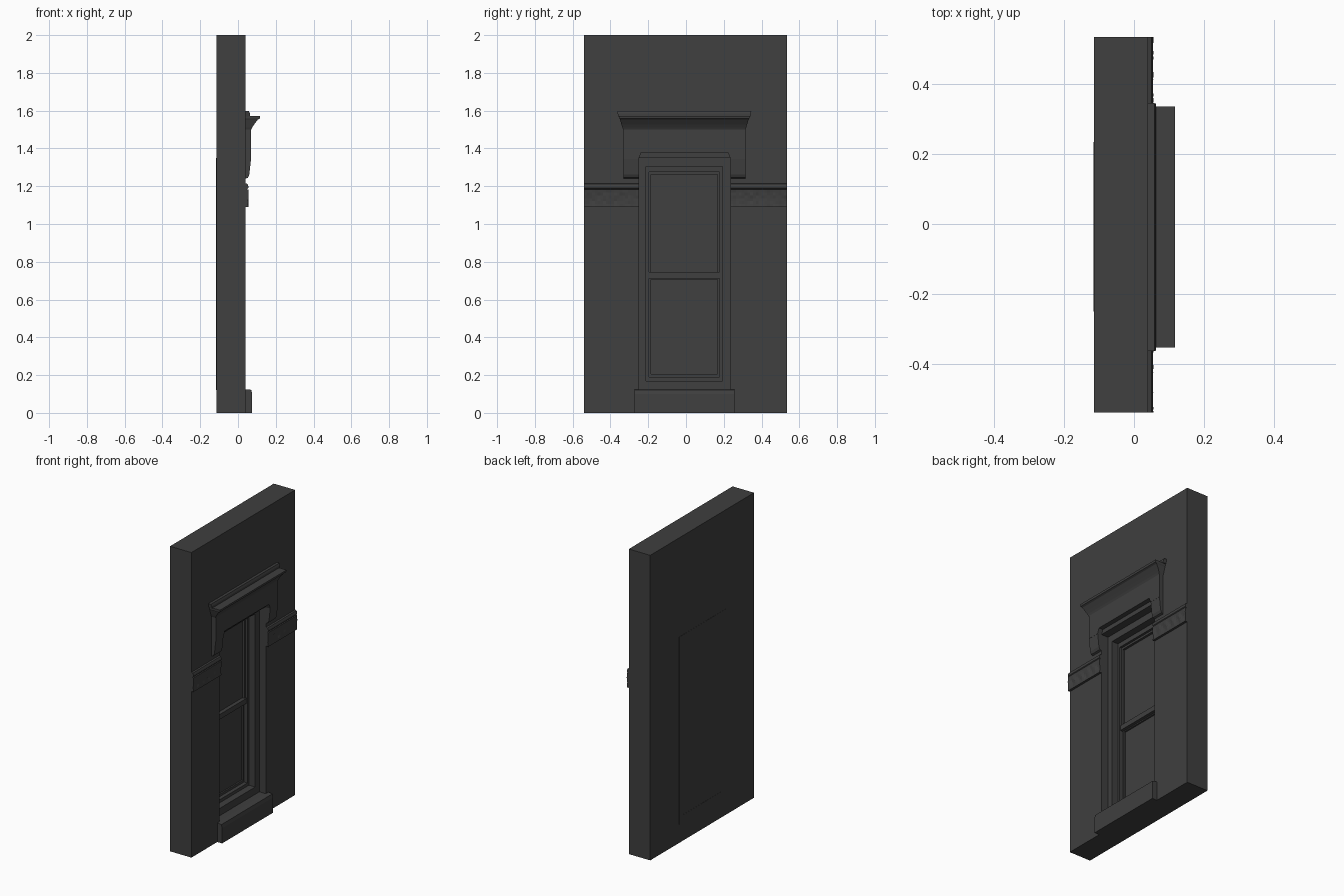
import bpy, bmesh, math, random

random.seed(4)
cube = bpy.data.objects.get("Cube")
if cube:
    bpy.data.objects.remove(cube, do_unlink=True)

stone = bpy.data.materials.new("dark grey stone")
stone.use_nodes = True
GREY = (0.05, 0.05, 0.05, 1)
stone.diffuse_color = GREY
stone.node_tree.nodes["Principled BSDF"].inputs["Base Color"].default_value = GREY

BACK, FACE = -0.115, 0.04       # wall back and front planes


def finish(name, bm):
    bmesh.ops.recalc_face_normals(bm, faces=bm.faces)
    mesh = bpy.data.meshes.new(name)
    bm.to_mesh(mesh)
    bm.free()
    mesh.materials.append(stone)
    obj = bpy.data.objects.new(name, mesh)
    bpy.context.collection.objects.link(obj)
    return obj


def loft(name, loops):
    """Skin closed loops of equal length and cap both ends."""
    bm = bmesh.new()
    rows = [[bm.verts.new(p) for p in loop] for loop in loops]
    n = len(rows[0])
    for a, b in zip(rows, rows[1:]):
        for i in range(n):
            j = (i + 1) % n
            bm.faces.new((a[i], a[j], b[j], b[i]))
    bm.faces.new(rows[0])
    bm.faces.new(rows[-1])
    return finish(name, bm)


def box(name, x0, x1, y0, y1, z0, z1):
    return loft(name, [[(x0, y0, z), (x1, y0, z), (x1, y1, z), (x0, y1, z)] for z in (z0, z1)])


def moulding(name, profile, y0, y1):
    """Run an x-z profile along y."""
    return loft(name, [[(x, y, z) for x, z in profile] for y in (y0, y1)])


def surround(name, outer, inner, x0, x1):
    """Rectangular frame; rectangles are (y0, y1, z0, z1)."""
    bm = bmesh.new()

    def corners(r, x):
        return [bm.verts.new((x, y, z)) for y, z in
                ((r[0], r[2]), (r[1], r[2]), (r[1], r[3]), (r[0], r[3]))]
    loops = [corners(outer, x0), corners(outer, x1), corners(inner, x1), corners(inner, x0)]
    for k in range(4):
        a, b = loops[k], loops[(k + 1) % 4]
        for i in range(4):
            j = (i + 1) % 4
            bm.faces.new((a[i], a[j], b[j], b[i]))
    return finish(name, bm)


# Wall with its opening
OPENING = (-0.25, 0.235, 0.122, 1.35)
surround("wall", (-0.54, 0.535, 0, 2), OPENING, BACK, FACE)

# Stepped window frame and sashes
CASING = (-0.212, 0.192, 0.17, 1.305)
SASH = (-0.197, 0.177, 0.19, 1.275)
surround("outer_casing", OPENING, CASING, BACK - 0.001, -0.01)
surround("inner_casing", CASING, SASH, BACK, -0.055)
surround("upper_sash", (SASH[0], SASH[1], 0.715, SASH[3]), (-0.186, 0.166, 0.745, 1.262), BACK, -0.07)
surround("lower_sash", (SASH[0], SASH[1], SASH[2], 0.715), (-0.186, 0.166, 0.205, 0.705), BACK, -0.08)
box("upper_glass", BACK, -0.085, -0.186, 0.166, 0.745, 1.262)
box("lower_glass", BACK, -0.09, -0.186, 0.166, 0.205, 0.705)
box("meeting_rail", BACK, -0.06, SASH[0], SASH[1], 0.712, 0.745)

# Window sill block
moulding("sill", [(FACE, 0), (0.075, 0), (0.075, 0.1), (0.07, 0.122), (FACE, 0.125)], -0.272, 0.257)

# Lintel with clipped inner corners, and its tapering ears
LINTEL = [(-0.33, 1.345), (-0.33, 1.505), (0.315, 1.505), (0.315, 1.345),
          (0.235, 1.345), (0.222, 1.378), (-0.237, 1.378), (-0.25, 1.345)]
loft("lintel", [[(x, y, z) for y, z in LINTEL] for x in (FACE, 0.07)])
EAR = [(FACE, 1.345), (0.069, 1.345), (0.06, 1.262), (0.052, 1.245), (FACE, 1.24)]
for side, y0, y1 in (("right", -0.33, -0.25), ("left", 0.235, 0.315)):
    moulding(side + "_lintel_ear", EAR, y0, y1)

# Cornice flaring outwards on three sides
LEVELS = [(1.5, 0.07, 0.323), (1.512, 0.076, 0.328), (1.528, 0.086, 0.333),
          (1.552, 0.104, 0.34), (1.558, 0.115, 0.344), (1.572, 0.117, 0.345)]


def level(z, x, half):
    mid = -0.009
    return [(FACE, mid - half, z), (x, mid - half, z), (x, mid + half, z), (FACE, mid + half, z)]


loft("cornice", [level(*p) for p in LEVELS])
loft("cornice_cap", [level(1.57, 0.063, 0.35), level(1.585, 0.063, 0.353), level(1.598, 0.058, 0.355)])

# Carved string courses: moulded top and a folded leaf relief below
TOP = [(FACE, 1.215), (0.05, 1.212), (0.055, 1.2), (0.055, 1.19), (0.046, 1.182), (FACE, 1.18)]


def carved_band(name, y0, y1):
    bm = bmesh.new()
    cols, rows = 20, 6
    grid = []
    for i in range(cols + 1):
        t = i / cols
        line = []
        for k in range(rows + 1):
            s = k / rows
            fold = abs((t * 5 + s * 0.8) % 1 - 0.5) * 0.012 + random.uniform(-0.002, 0.002)
            x = FACE + 0.015 - fold * math.sin(math.pi * s)
            line.append(bm.verts.new((x, y0 + t * (y1 - y0), 1.09 + 0.092 * s)))
        grid.append(line)
    for a, b in zip(grid, grid[1:]):
        for k in range(rows):
            bm.faces.new((a[k], b[k], b[k + 1], a[k + 1]))
    # Return the relief to the wall
    edges = [e for e in bm.edges if e.is_boundary]
    new = bmesh.ops.extrude_edge_only(bm, edges=edges)["geom"]
    for v in new:
        if isinstance(v, bmesh.types.BMVert):
            v.co.x = FACE - 0.002
    finish(name, bm)


for side, y0, y1 in (("right", -0.54, -0.25), ("left", 0.235, 0.535)):
    moulding(side + "_string_course", TOP, y0, y1)
    carved_band(side + "_carved_band", y0, y1)
